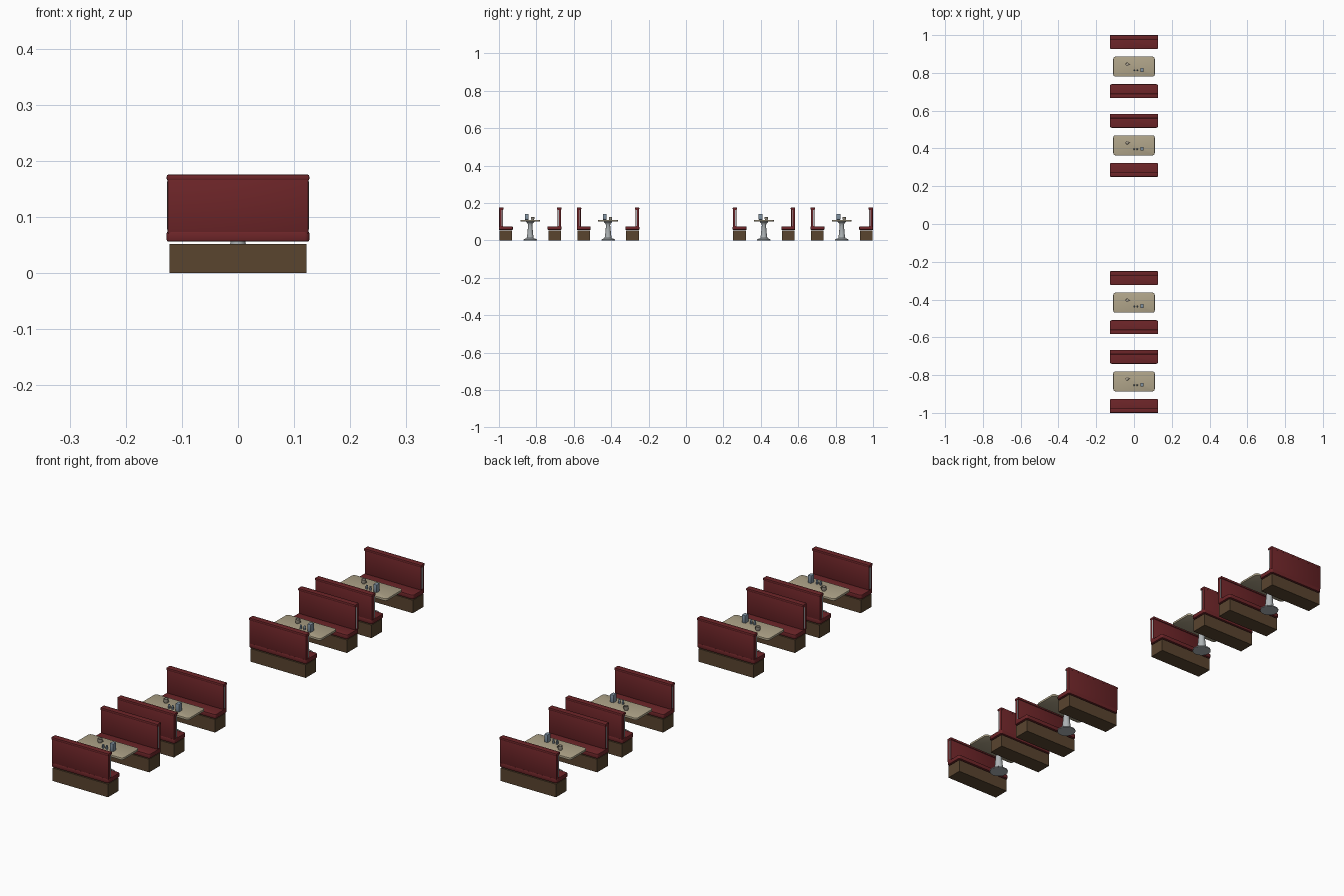
import bpy, bmesh, math

if "Cube" in bpy.data.objects:
    bpy.data.objects.remove(bpy.data.objects["Cube"])

def mat(name, c):
    m = bpy.data.materials.new(name)
    m.diffuse_color = (*c, 1)
    m.use_nodes = True
    m.node_tree.nodes["Principled BSDF"].inputs["Base Color"].default_value = m.diffuse_color
    return m

RED = mat("dark red vinyl", (0.15, 0.018, 0.021))
BROWN = mat("brown wood", (0.10, 0.058, 0.028))
CREAM = mat("cream laminate", (0.43, 0.37, 0.25))
CHROME = mat("chrome grey", (0.42, 0.45, 0.46))
STEEL = mat("blue steel", (0.22, 0.29, 0.36))
MUG = mat("mug beige", (0.38, 0.34, 0.27))

def finish(name, bm, m, smooth=True):
    bmesh.ops.recalc_face_normals(bm, faces=bm.faces)
    me = bpy.data.meshes.new(name)
    bm.to_mesh(me)
    bm.free()
    me.materials.append(m)
    ob = bpy.data.objects.new(name, me)
    bpy.context.collection.objects.link(ob)
    if smooth:
        bpy.context.view_layer.objects.active = ob
        ob.select_set(True)
        bpy.ops.object.shade_smooth_by_angle(angle=math.radians(35))
        ob.select_set(False)
    return ob

def box(name, x, y, z, m, bevel=0.0, corner=0.0):
    """Box from (min, max) ranges; corner rounds the upright edges, bevel all of them."""
    bm = bmesh.new()
    bmesh.ops.create_cube(bm, size=1)
    for v in bm.verts:
        for i, r in enumerate((x, y, z)):
            lo, hi = min(r), max(r)
            v.co[i] = lo + (v.co[i] + 0.5) * (hi - lo)
    if corner:
        up = [e for e in bm.edges if abs(e.verts[0].co.z - e.verts[1].co.z) > 1e-5]
        bmesh.ops.bevel(bm, geom=up, offset=corner, segments=4, profile=0.5, affect='EDGES')
    if bevel:
        bm.normal_update()
        sharp = [e for e in bm.edges if e.calc_face_angle(0) > 1]
        bmesh.ops.bevel(bm, geom=sharp, offset=bevel, segments=2, profile=0.5, affect='EDGES')
    return finish(name, bm, m)

def lathe(name, profile, loc, m, n=16):
    bm = bmesh.new()
    rings = [[bm.verts.new((loc[0] + r * math.cos(2 * math.pi * i / n),
                            loc[1] + r * math.sin(2 * math.pi * i / n), loc[2] + z))
              for i in range(n)] for r, z in profile]
    for a, b in zip(rings, rings[1:]):
        for i in range(n):
            bm.faces.new((a[i], a[(i + 1) % n], b[(i + 1) % n], b[i]))
    bm.faces.new(rings[0])
    bm.faces.new(rings[-1])
    return finish(name, bm, m)

def bench(cy, s):
    Y = lambda a, b: (cy + s * a, cy + s * b)
    box("bench_base", (-0.1225, 0.1225), Y(0.097, 0.164), (0, 0.052), BROWN)
    box("seat_cushion", (-0.127, 0.127), Y(0.093, 0.167), (0.056, 0.074), RED, 0.003, 0.008)
    box("backrest", (-0.1255, 0.1255), Y(0.146, 0.166), (0.070, 0.168), RED, 0.002)
    box("backrest_cap", (-0.127, 0.127), Y(0.143, 0.167), (0.165, 0.1755), RED, 0.003)
    for sx in (-1, 1):   # upright end trims
        box("backrest_trim", (sx * 0.124, sx * 0.1265), Y(0.149, 0.154), (0.078, 0.163), CHROME)

def table(cy):
    box("table_top", (-0.11, 0.11), (cy - 0.053, cy + 0.053), (0.101, 0.110), CREAM, 0.0015, 0.012)
    lathe("pedestal", [(0.036, 0), (0.036, 0.004), (0.030, 0.008), (0.019, 0.012), (0.016, 0.03),
                       (0.011, 0.082), (0.014, 0.090), (0.022, 0.098), (0.022, 0.102)],
          (0, cy, 0), CHROME)
    # things on the table
    box("napkin_holder", (0.035, 0.050), (cy - 0.028, cy - 0.008), (0.110, 0.141), STEEL, 0.001)
    for x in (0.001, 0.017):
        lathe("shaker", [(0.0045, 0), (0.004, 0.010), (0.0045, 0.011), (0.003, 0.015)],
              (x, cy - 0.020, 0.110), STEEL, 10)
    lathe("mug", [(0.007, 0), (0.009, 0.004), (0.009, 0.016), (0.0075, 0.016), (0.007, 0.004)],
          (-0.036, cy + 0.013, 0.110), MUG, 14)
    # mug handle: half ring
    bm = bmesh.new()
    rings = []
    for i in range(7):
        a = -math.pi / 2 + math.pi * i / 6
        rings.append([bm.verts.new((-0.0275 + (0.005 + d) * math.cos(a), cy + 0.013 + w,
                                    0.1185 + (0.005 + d) * math.sin(a)))
                      for d, w in ((0, -.001), (0, .001), (-.0018, .001), (-.0018, -.001))])
    for a, b in zip(rings, rings[1:]):
        for i in range(4):
            bm.faces.new((a[i], a[(i + 1) % 4], b[(i + 1) % 4], b[i]))
    finish("mug_handle", bm, MUG)

# four booths in a row
for cy in (-0.833, -0.4165, 0.4165, 0.833):
    bench(cy, -1)
    bench(cy, 1)
    table(cy)
